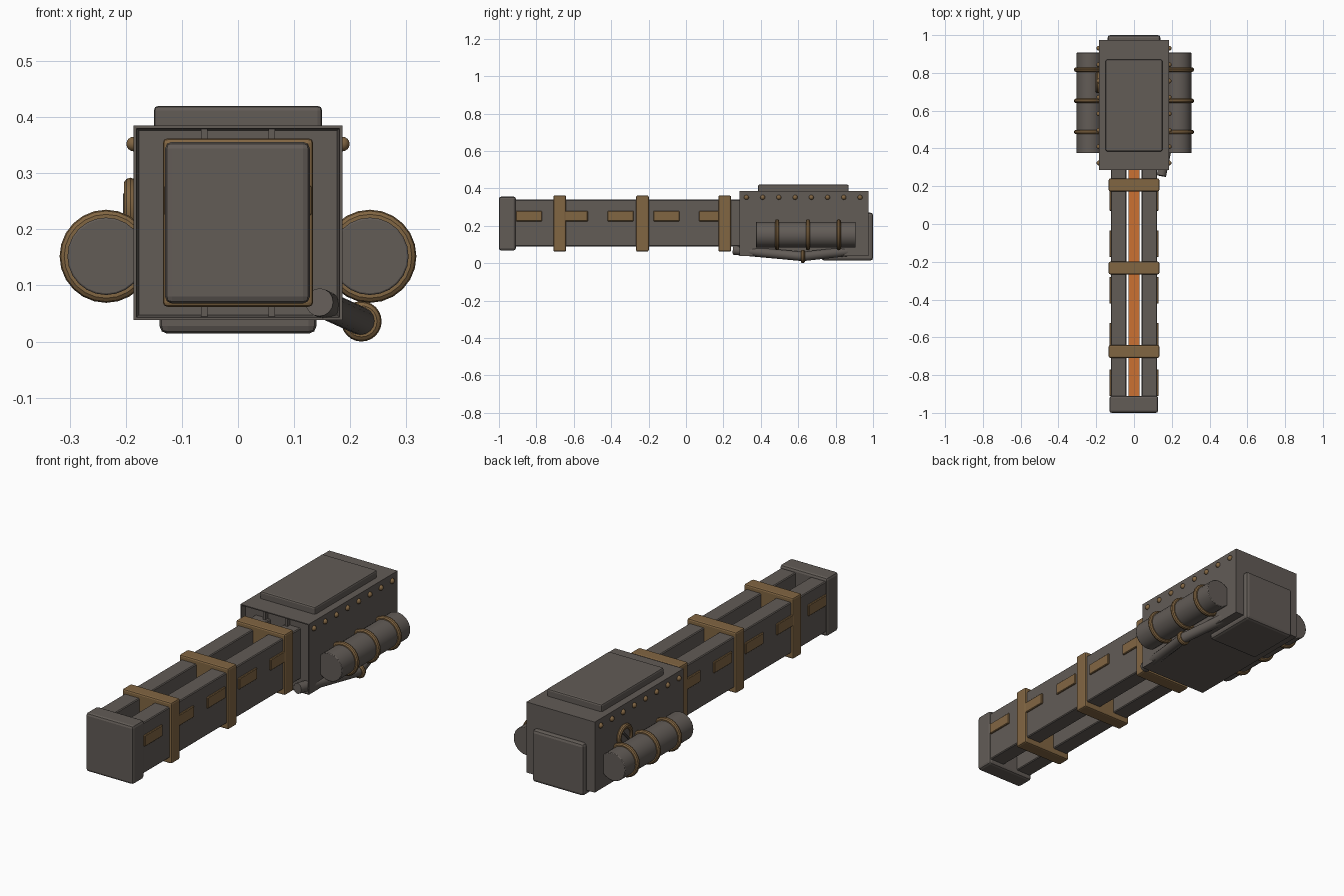
import bpy, math
from mathutils import Vector

if "Cube" in bpy.data.objects:
    bpy.data.objects.remove(bpy.data.objects["Cube"])


def material(name, rgb):
    m = bpy.data.materials.new(name)
    m.diffuse_color = (*rgb, 1)
    m.use_nodes = True
    m.node_tree.nodes["Principled BSDF"].inputs["Base Color"].default_value = m.diffuse_color
    return m


GREY = material("gunmetal grey", (0.122, 0.106, 0.094))
BRONZE = material("aged bronze", (0.222, 0.132, 0.055))
ORANGE = material("hot orange", (0.60, 0.165, 0.032))


def finish(name, mat, bevel=0, smooth=True, segments=2):
    o = bpy.context.object
    o.name = name
    o.data.materials.append(mat)
    if smooth:
        bpy.ops.object.shade_smooth_by_angle(angle=math.radians(35))
    if bevel:
        b = o.modifiers.new("bevel", 'BEVEL')
        b.width, b.segments = bevel, segments
    return o


def box(name, mat, x, y, z, bevel=0, segments=2):
    """Box from (min, max) pairs."""
    lo, hi = Vector((x[0], y[0], z[0])), Vector((x[1], y[1], z[1]))
    bpy.ops.mesh.primitive_cube_add(size=1, location=(lo + hi) / 2)
    o = bpy.context.object
    o.scale = hi - lo
    bpy.ops.object.transform_apply(location=False, rotation=False, scale=True)
    return finish(name, mat, bevel, smooth=False, segments=segments)


def rod(name, mat, a, b, r, sides=24, bevel=0):
    """Cylinder between two points."""
    a, b = Vector(a), Vector(b)
    bpy.ops.mesh.primitive_cylinder_add(vertices=sides, radius=r, depth=(b - a).length,
                                        location=(a + b) / 2)
    bpy.context.object.rotation_euler = (b - a).to_track_quat('Z', 'Y').to_euler()
    return finish(name, mat, bevel)


def ring(name, mat, centre, axis, major, minor):
    bpy.ops.mesh.primitive_torus_add(major_segments=24, minor_segments=10, location=centre,
                                     major_radius=major, minor_radius=minor)
    bpy.context.object.rotation_euler = Vector(axis).to_track_quat('Z', 'Y').to_euler()
    return finish(name, mat)


def span(s, a, b):
    """x range mirrored by side."""
    return tuple(sorted((s * a, s * b)))


# barrel: twin rails, glowing core, muzzle block and clamping bands
box("glowing_core", ORANGE, (-0.03, 0.03), (-0.93, 0.32), (0.20, 0.23))
box("muzzle_block", GREY, (-0.13, 0.128), (-1.0, -0.91), (0.068, 0.356), 0.012)
for y in (-0.675, -0.233, 0.207):
    box("barrel_band", BRONZE, (-0.134, 0.134), (y - 0.034, y + 0.034), (0.062, 0.362), 0.008)
for s in (-1, 1):
    box("barrel_rail", GREY, span(s, 0.04, 0.123), (-0.93, 0.32), (0.09, 0.34), 0.004, 1)
    for i in range(5):
        y = -0.91 + 0.245 * i
        box("rail_plate", BRONZE, span(s, 0.115, 0.131), (y, y + 0.14), (0.224, 0.279), 0.003, 1)

# receiver housing with a shallow recessed front
housing = box("housing", GREY, (-0.186, 0.186), (0.285, 0.975), (0.038, 0.385))
front = min(housing.data.polygons, key=lambda p: p.center.y)
housing.data.polygons.active = front.index
import bmesh
bm = bmesh.new()
bm.from_mesh(housing.data)
bm.faces.ensure_lookup_table()
face = min(bm.faces, key=lambda f: f.calc_center_median().y)
bmesh.ops.inset_region(bm, faces=[face], thickness=0.007)
bmesh.ops.inset_region(bm, faces=[face], thickness=0.006, depth=-0.025)
bm.to_mesh(housing.data)
bm.free()
for x in (-0.06, 0.06):
    box("front_rib", GREY, (x - 0.006, x + 0.006), (0.29, 0.315), (0.045, 0.38))

# lid and stock plate
box("top_lid", GREY, (-0.15, 0.15), (0.385, 0.87), (0.375, 0.42), 0.008)
box("rear_block", GREY, (-0.14, 0.14), (0.725, 1.0), (0.014, 0.27), 0.014)

# side tanks with straps, and rivet rows
for s in (-1, 1):
    x = 0.235 * s
    rod("side_tank", GREY, (x, 0.375, 0.152), (x, 0.907, 0.152), 0.069, bevel=0.003)
    for y in (0.487, 0.652, 0.817):
        ring("tank_strap", BRONZE, (x, y, 0.152), (0, 1, 0), 0.071, 0.012)
    for i in range(8):
        bpy.ops.mesh.primitive_uv_sphere_add(segments=12, ring_count=8, radius=0.013,
                                             location=(0.186 * s, 0.323 + 0.0868 * i, 0.352))
        finish("rivet", BRONZE)

# bent hose under the right side with its collar
bend = (0.22, 0.625, 0.036)
rod("front_hose", GREY, (0.145, 0.255, 0.07), bend, 0.025, 16)
rod("rear_hose", GREY, bend, (0.145, 0.93, 0.07), 0.025, 16)
ring("hose_collar", BRONZE, bend, (0, 1, 0), 0.024, 0.012)

# round gauge on the left side
ring("gauge_rim", BRONZE, (-0.192, 0.75, 0.235), (1, 0, 0), 0.045, 0.012)
rod("gauge_face", GREY, (-0.18, 0.75, 0.235), (-0.195, 0.75, 0.235), 0.044)
rod("gauge_needle", GREY, (-0.199, 0.73, 0.215), (-0.199, 0.775, 0.262), 0.006, 8)
